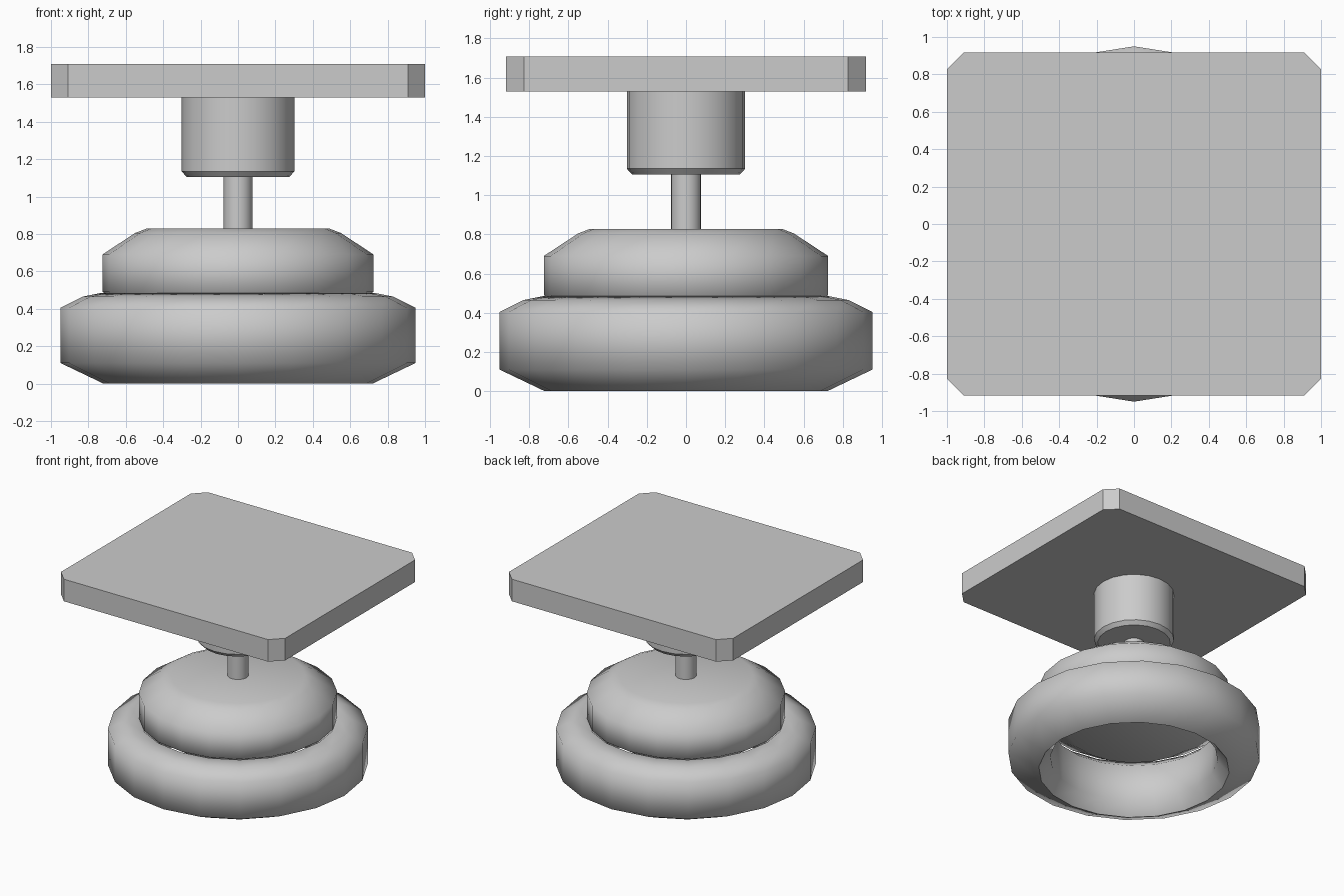
import bpy, bmesh, math

if "Cube" in bpy.data.objects:
    bpy.data.objects.remove(bpy.data.objects["Cube"])

SIDES = 20


def finish(bm, name, angle):
    """Turn a bmesh into a named object, smooth below the given angle."""
    bmesh.ops.recalc_face_normals(bm, faces=bm.faces)
    mesh = bpy.data.meshes.new(name)
    bm.to_mesh(mesh)
    bm.free()
    obj = bpy.data.objects.new(name, mesh)
    bpy.context.collection.objects.link(obj)
    bpy.ops.object.select_all(action='DESELECT')
    obj.select_set(True)
    bpy.context.view_layer.objects.active = obj
    if angle:
        bpy.ops.object.shade_smooth_by_angle(angle=math.radians(angle))
    return obj


def lathe(name, profile, angle=30, ring=False):
    """Revolve (radius, z) points; a ring closes on itself, else ends are capped."""
    bm = bmesh.new()
    loops = [[bm.verts.new((r * math.cos(2 * math.pi * i / SIDES),
                            r * math.sin(2 * math.pi * i / SIDES), z))
              for i in range(SIDES)] for r, z in profile]
    pairs = list(zip(loops, loops[1:]))
    if ring:
        pairs.append((loops[-1], loops[0]))
    else:
        bm.faces.new(loops[0])
        bm.faces.new(loops[-1])
    for a, b in pairs:
        for i in range(SIDES):
            j = (i + 1) % SIDES
            bm.faces.new((a[i], a[j], b[j], b[i]))
    return finish(bm, name, angle)


# Open lower ring with bevelled rims
lathe("base_ring", [(0.633, 0.10), (0.72, 0.0), (0.95, 0.11), (0.95, 0.405),
                    (0.83, 0.465), (0.73, 0.485), (0.633, 0.40)], 70, ring=True)

# Solid drum sitting in the ring, bevelled above and below
lathe("upper_drum", [(0.50, 0.35), (0.725, 0.49), (0.725, 0.69),
                     (0.55, 0.805), (0.49, 0.828)], 70)

# Thin stem and the collar above it
lathe("stem", [(0.077, 0.80), (0.077, 1.13)])
lathe("collar", [(0.275, 1.105), (0.302, 1.135), (0.302, 1.54)])

# Top plate with cut corners
X, Y, CUT = 1.0, 0.917, 0.09
outline = [(X, Y - CUT), (X - CUT, Y), (CUT - X, Y), (-X, Y - CUT),
           (-X, CUT - Y), (CUT - X, -Y), (X - CUT, -Y), (X, CUT - Y)]
bm = bmesh.new()
face = bm.faces.new([bm.verts.new((x, y, 1.53)) for x, y in outline])
top = bmesh.ops.extrude_face_region(bm, geom=[face], use_keep_orig=True)
bmesh.ops.translate(bm, vec=(0, 0, 0.178),
                    verts=[g for g in top["geom"] if isinstance(g, bmesh.types.BMVert)])
finish(bm, "top_plate", 0)
